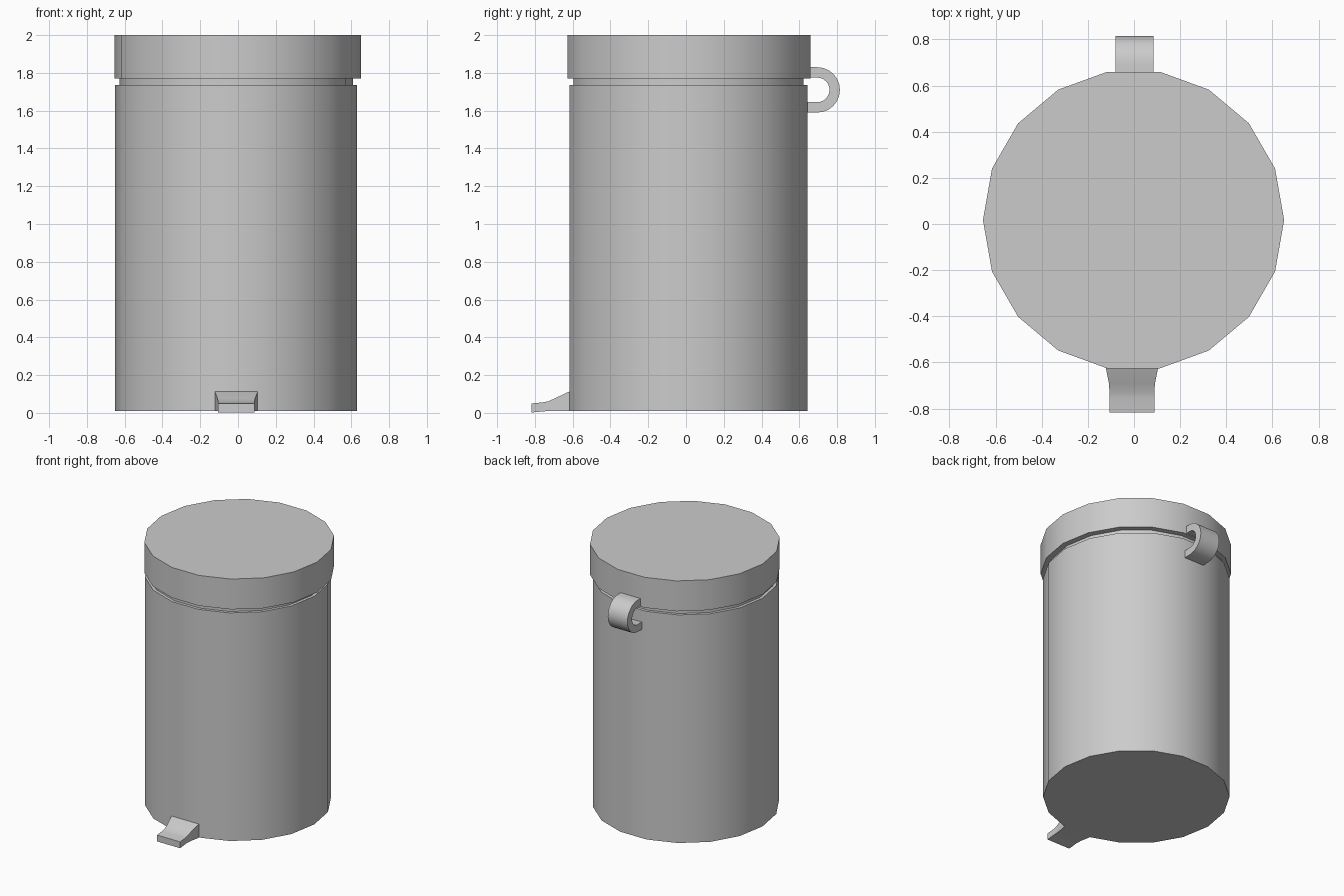
import bpy, bmesh, math

if "Cube" in bpy.data.objects:
    bpy.data.objects.remove(bpy.data.objects["Cube"])


def finish(name, bm):
    bmesh.ops.recalc_face_normals(bm, faces=bm.faces[:])
    mesh = bpy.data.meshes.new(name)
    bm.to_mesh(mesh)
    bm.free()
    ob = bpy.data.objects.new(name, mesh)
    bpy.context.collection.objects.link(ob)
    bpy.ops.object.select_all(action='DESELECT')
    ob.select_set(True)
    bpy.context.view_layer.objects.active = ob
    bpy.ops.object.shade_smooth_by_angle(angle=math.radians(30))
    return ob


def loft(name, rings):
    """Skin closed rings of equal length and cap both ends."""
    bm = bmesh.new()
    loops = [[bm.verts.new(p) for p in ring] for ring in rings]
    n = len(loops[0])
    for a, b in zip(loops, loops[1:]):
        for i in range(n):
            j = (i + 1) % n
            bm.faces.new((a[i], a[j], b[j], b[i]))
    bm.faces.new(loops[0])
    bm.faces.new(loops[-1])
    return finish(name, bm)


def circle(cx, cy, r, z, sides=18):
    return [(cx + r * math.cos(math.tau * i / sides),
             cy + r * math.sin(math.tau * i / sides), z) for i in range(sides)]


# Bin body with a recessed neck under the lid
loft("bin_body", [circle(-0.01, 0.013, r, z) for r, z in
                  ((0.64, 0.01), (0.64, 1.737), (0.618, 1.737), (0.618, 1.772))])

# Lid
loft("lid", [circle(-0.002, 0.017, 0.653, z) for z in (1.77, 2.0)])

# Hinge loop at the back: C-shaped section extruded across x
def arc(r, steps=12):
    pts = [(0.63, 1.71 + r)]
    for i in range(steps + 1):
        t = math.pi / 2 - math.pi * i / steps
        pts.append((0.695 + r * math.cos(t), 1.71 + r * math.sin(t)))
    return pts + [(0.63, 1.71 - r)]


section = list(zip(arc(0.12), arc(0.065)))
loft("hinge_loop", [[(-0.08, *o), (0.085, *o), (0.085, *i), (-0.08, *i)]
                    for o, i in section])

# Foot pedal at the front: y, half width, bottom, top
stations = [(-0.60, 0.113, 0.01, 0.118), (-0.625, 0.113, 0.01, 0.11),
            (-0.69, 0.1, 0.01, 0.079), (-0.73, 0.097, 0.01, 0.061),
            (-0.755, 0.097, 0.008, 0.056), (-0.818, 0.097, 0.002, 0.05)]
loft("foot_pedal", [[(-0.009 - w, y, b), (-0.009 + w, y, b),
                     (-0.009 + w, y, t), (-0.009 - w, y, t)]
                    for y, w, b, t in stations])
